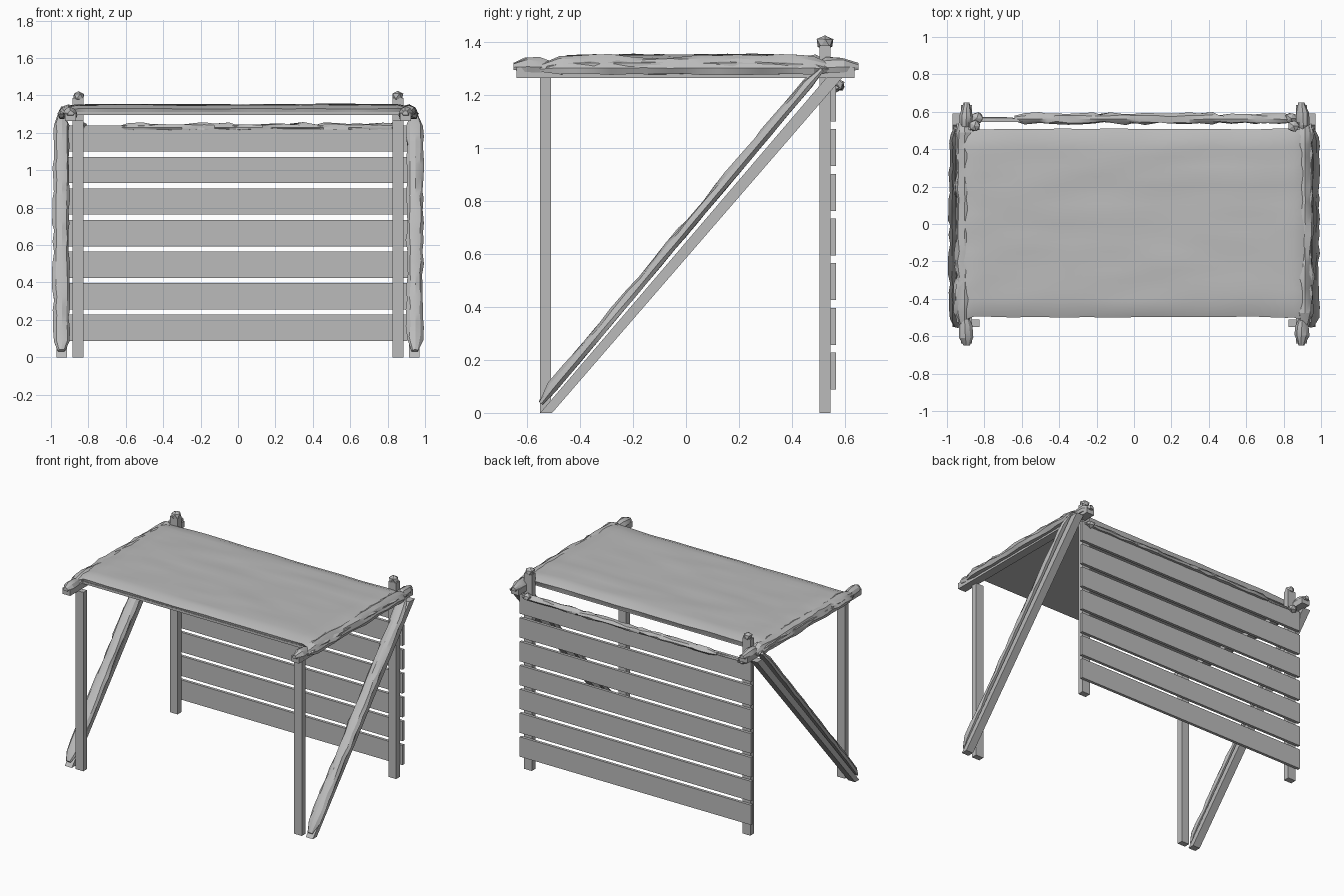
import bpy, bmesh, math, random
from mathutils import Vector, noise

if "Cube" in bpy.data.objects:
    bpy.data.objects.remove(bpy.data.objects["Cube"])
random.seed(4)


def make_material(name, value):
    m = bpy.data.materials.new(name)
    m.use_nodes = True
    m.diffuse_color = (value, value, value, 1)
    m.node_tree.nodes["Principled BSDF"].inputs["Base Color"].default_value = m.diffuse_color
    return m


grey = make_material("plain grey", 0.5)


def finish(name, bm, smooth=None):
    bmesh.ops.recalc_face_normals(bm, faces=bm.faces)
    mesh = bpy.data.meshes.new(name)
    bm.to_mesh(mesh)
    bm.free()
    mesh.materials.append(grey)
    obj = bpy.data.objects.new(name, mesh)
    bpy.context.collection.objects.link(obj)
    if smooth:
        bpy.ops.object.select_all(action='DESELECT')
        obj.select_set(True)
        bpy.context.view_layer.objects.active = obj
        bpy.ops.object.shade_smooth_by_angle(angle=math.radians(smooth))
    return obj


def box(name, lo, hi):
    bm = bmesh.new()
    bmesh.ops.create_cube(bm, size=1)
    lo, hi = Vector(lo), Vector(hi)
    for v in bm.verts:
        v.co = (lo + hi) / 2 + v.co * (hi - lo)
    return finish(name, bm)


def loft(name, rings, smooth=None):
    """Skin a list of equal point rings and cap both ends."""
    bm = bmesh.new()
    rows = [[bm.verts.new(p) for p in ring] for ring in rings]
    for a, b in zip(rows, rows[1:]):
        for i in range(len(a)):
            j = (i + 1) % len(a)
            bm.faces.new((a[i], a[j], b[j], b[i]))
    bm.faces.new(rows[0])
    bm.faces.new(rows[-1])
    return finish(name, bm, smooth)


def snow_strip(name, start, end, up, width, height, count, rough):
    """Lumpy snow ridge whose flat base runs from start to end."""
    start, end, up = Vector(start), Vector(end), Vector(up).normalized()
    side = (end - start).cross(up).normalized()
    profile = [(-.8, -.3), (-1, .2), (-.6, .8), (.1, 1), (.7, .75), (1, .15), (.8, -.3)]
    rings = []
    for k in range(count + 1):
        t = k / count
        if 0 < k < count:
            t += random.uniform(-.3, .3) / count
        taper = 0.45 if k in (0, count) else 1
        centre = start.lerp(end, t)
        rings.append([centre
                      + side * (a * width / 2 * taper * random.uniform(1 - rough, 1 + rough * .4))
                      + up * (b * height * taper * random.uniform(1 - rough, 1 + rough * .2))
                      for a, b in profile])
    return loft(name, rings, 25)


def snow_lump(name, centre, radius, height):
    bm = bmesh.new()
    bmesh.ops.create_icosphere(bm, subdivisions=1, radius=1)
    for v in bm.verts:
        v.co *= random.uniform(.85, 1.1)
        v.co = Vector(centre) + Vector((v.co.x * radius, v.co.y * radius, v.co.z * height))
    return finish(name, bm)


# Posts, roof rails and braces on both sides
brace_bottom, brace_top = Vector((0, -.53, .02)), Vector((0, .55, 1.26))
along = (brace_top - brace_bottom).normalized()
brace_up = Vector((0, -along.z, along.y))
for side, s in (("left", 1), ("right", -1)):
    def span(a, b):
        return sorted((s * a, s * b))

    x0, x1 = span(.825, .885)
    box(side + "_front_post", (x0, -.55, 0), (x1, -.51, 1.265))
    box(side + "_back_post", (x0, .503, 0), (x1, .545, 1.385))
    snow_lump(side + "_post_snow", (s * .853, .525, 1.395), .035, .032)

    x0, x1 = span(.865, .925)
    box(side + "_roof_rail", (x0, -.64, 1.263), (x1, .635, 1.305))
    snow_strip(side + "_roof_rail_snow", (s * .91, -.55, 1.293), (s * .91, .55, 1.293),
               (0, 0, 1), .105, .058, 16, .25)
    for end, y in (("front", -1), ("back", 1)):
        snow_strip(side + "_rail_tip_snow_" + end, (s * .905, y * .48, 1.295),
                   (s * .895, y * .65, 1.3), (0, 0, 1), .075, .045, 3, .2)

    x0, x1 = span(.915, .97)
    wood = []
    for y, z, yy, zz in ((-.55, 0, -.505, 0), (.53, 1.265, .59, 1.265)):
        wood.append([(x0, y, z), (x1, y, z), (x1, yy, zz), (x0, yy, zz)])
    loft(side + "_brace", wood)
    snow_strip(side + "_brace_snow", Vector((s * .945, -.535, .025)) + brace_up * .012,
               Vector((s * .945, .525, 1.285)) + brace_up * .012,
               brace_up, .092, .034, 22, .2)
    snow_lump(side + "_back_corner_snow", (s * .84, .565, 1.235), .035, .027)

# Back wall of spaced planks
for i in range(7):
    z = .088 + i * .1685
    box("back_plank_%d" % (i + 1), (-.905, .545, z), (.905, .565, z + .14))
snow_strip("back_plank_snow", (-.64, .563, 1.225), (.88, .563, 1.225),
           (0, 0, 1), .06, .03, 26, .45)
snow_strip("back_plank_thin_snow", (-.87, .56, 1.228), (-.62, .56, 1.222),
           (0, 0, 1), .025, .015, 4, .2)

# Roof board with its soft snow blanket
box("roof_board", (-.925, -.495, 1.295), (.925, .5, 1.312))
rings = []
for i in range(41):
    u = -1 + i / 20
    drop = .03 * max(0, abs(u) - .93) / .07
    wave = .008 * noise.noise((u * 4, 0, 2))
    reach = .03 * max(0, abs(u) - .9) / .1
    top = []
    for j in range(21):
        v = -1 + j / 10
        edge = .022 * abs(v) ** 14
        bump = .006 * noise.noise((u * 2.5, v * 5, 7))
        y = .005 + v * (.503 + reach + wave)
        x = u * (.95 + .015 * noise.noise((0, v * 9, u)))
        top.append((x, y, 1.351 + bump - edge - drop))
    base = [(u * .95, .5, 1.302), (u * .95, -.49, 1.302)]
    rings.append(top + base)
loft("roof_snow", rings, 40)
